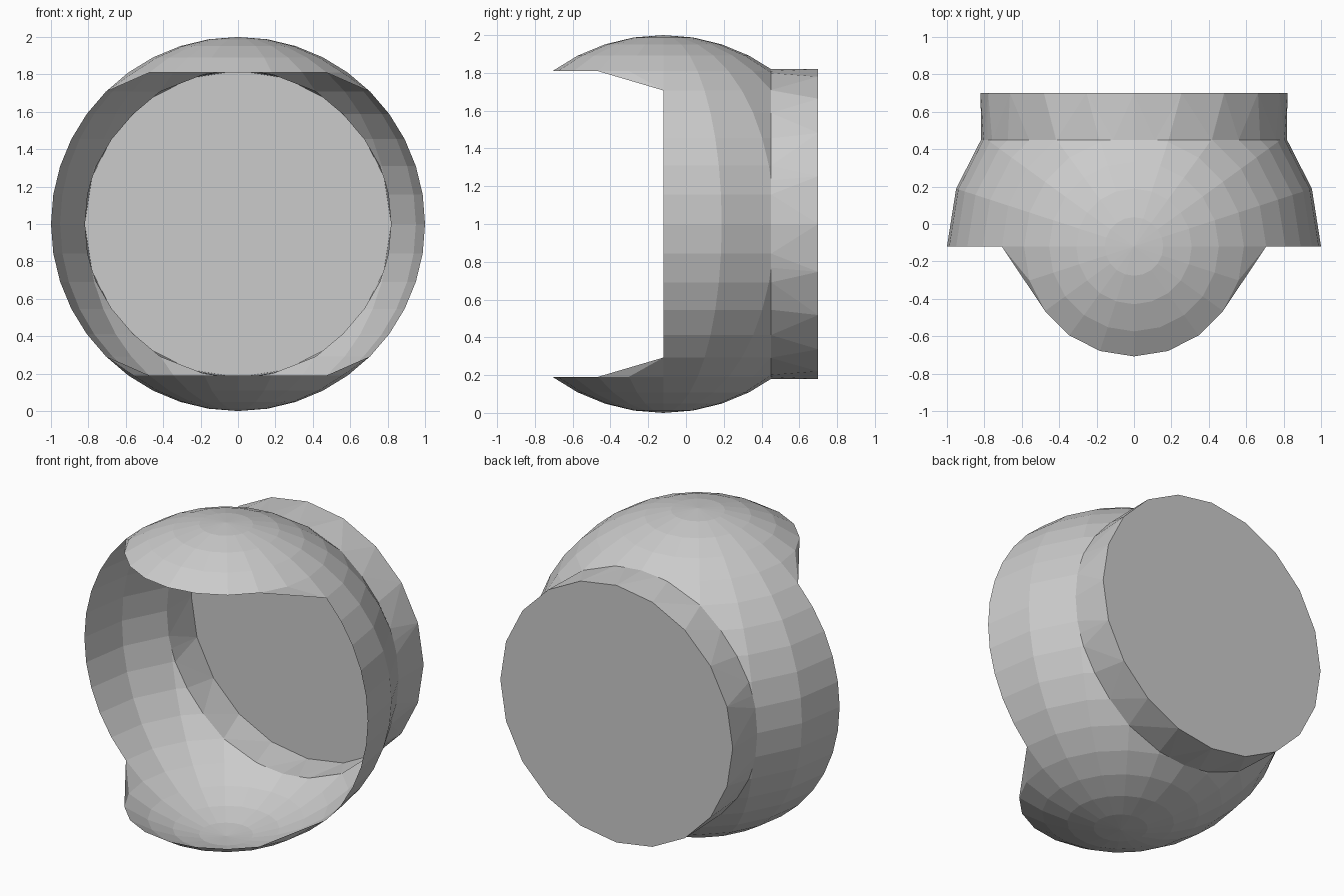
import bpy, bmesh
from math import sin, cos, radians
from mathutils import Vector

if "Cube" in bpy.data.objects:
    bpy.data.objects.remove(bpy.data.objects["Cube"])

CENTRE = Vector((0, -0.12, 1))
CUT, BACK, RADIUS = 0.57, 0.82, 0.82   # y offsets from the sphere centre, collar radius


def add_object(name, bm):
    mesh = bpy.data.meshes.new(name)
    bm.to_mesh(mesh)
    bm.free()
    obj = bpy.data.objects.new(name, mesh)
    bpy.context.collection.objects.link(obj)
    obj.location = CENTRE


def back_ring(bm):
    return [bm.verts.new((RADIUS * cos(radians(18 * i)), BACK, RADIUS * sin(radians(18 * i))))
            for i in range(20)]


# Hollow ball with the front middle opened, leaving two visors
bm = bmesh.new()
bmesh.ops.create_uvsphere(bm, u_segments=20, v_segments=20, radius=1)
opening = []
for f in bm.faces:
    c = f.calc_center_median()
    if c.y < -0.01 and abs(c.z) < cos(radians(38)):
        opening.append(f)
bmesh.ops.delete(bm, geom=opening, context='FACES')


def vert_at(side, angle, end, polar):
    a, p = radians(angle), radians(polar)
    target = Vector((side * sin(p) * sin(a), -sin(p) * cos(a), end * cos(p)))
    return min(bm.verts, key=lambda v: (v.co - target).length)


# Slanted corners joining the visors to the side rims
for side in (-1, 1):
    for end in (-1, 1):
        a, b, c = (vert_at(side, ang, end, 36) for ang in (54, 72, 90))
        d = vert_at(side, 90, end, 45)
        for tri in ((a, b, d), (b, c, d)):
            bm.faces.new(tri)

# Flat cut at the back
bmesh.ops.bisect_plane(bm, geom=bm.verts[:] + bm.edges[:] + bm.faces[:], dist=1e-5,
                       plane_co=(0, CUT, 0), plane_no=(0, 1, 0), clear_outer=True)
rim = [e for e in bm.edges if e.is_boundary and all(abs(v.co.y - CUT) < 1e-3 for v in e.verts)]

# Collar from the cut to a regular ring
ring = back_ring(bm)
ring_edges = [bm.edges.new((ring[i], ring[(i + 1) % 20])) for i in range(20)]
bmesh.ops.bridge_loops(bm, edges=rim + ring_edges)
bmesh.ops.recalc_face_normals(bm, faces=bm.faces[:])
add_object("hollow_shell", bm)

# Back plate closing the collar
bm = bmesh.new()
plate = bm.faces.new(back_ring(bm))
plate.normal_update()
if plate.normal.y < 0:
    plate.normal_flip()
add_object("back_plate", bm)
